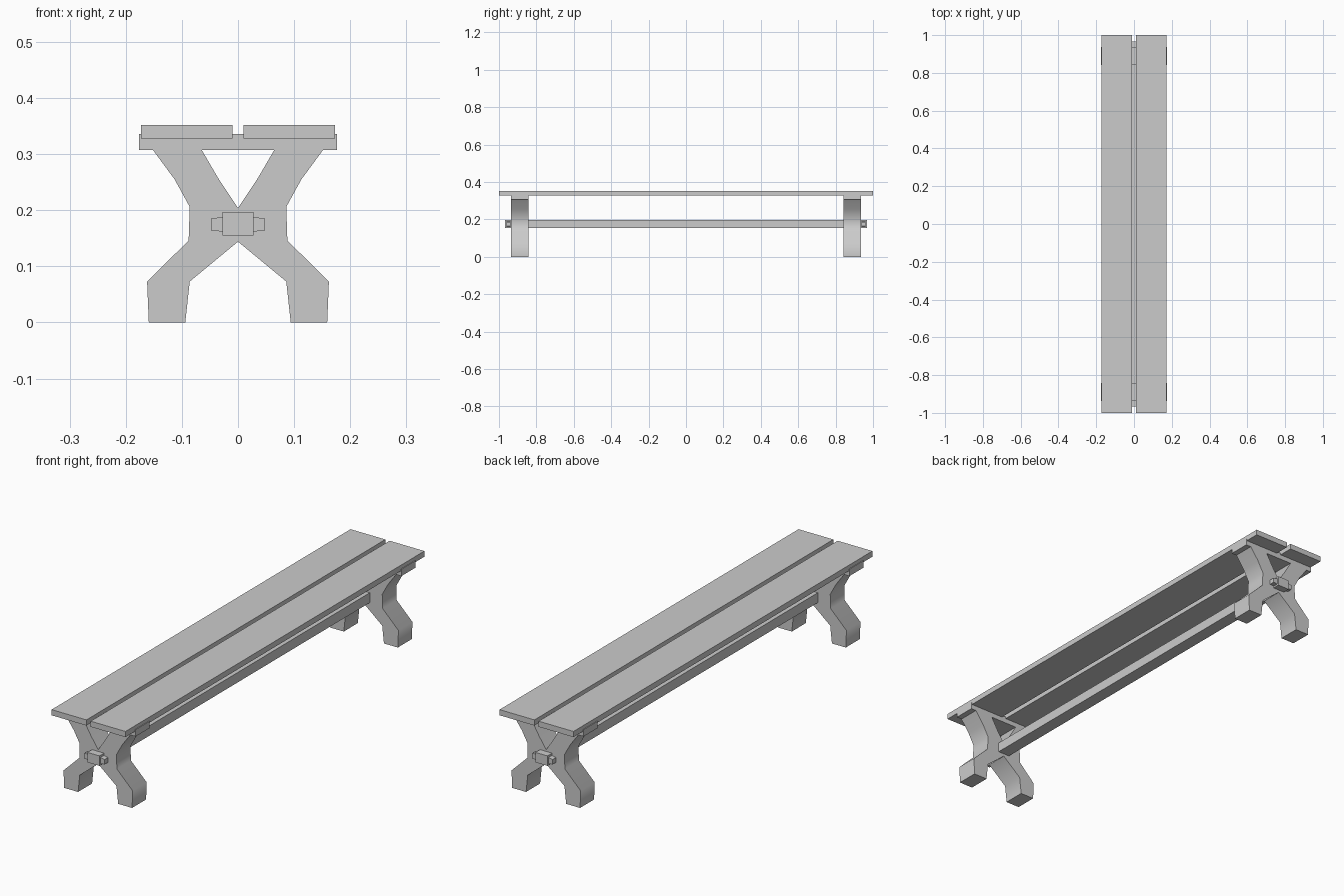
import bpy, bmesh, math

if "Cube" in bpy.data.objects:
    bpy.data.objects.remove(bpy.data.objects["Cube"])


def prism(name, outline, y0, y1, smooth=False):
    """Extrude an (x, z) outline from y0 to y1."""
    bm = bmesh.new()
    face = bm.faces.new([bm.verts.new((x, y0, z)) for x, z in outline])
    ext = bmesh.ops.extrude_face_region(bm, geom=[face])
    verts = [v for v in ext["geom"] if isinstance(v, bmesh.types.BMVert)]
    bmesh.ops.translate(bm, vec=(0, y1 - y0, 0), verts=verts)
    bmesh.ops.recalc_face_normals(bm, faces=bm.faces)
    mesh = bpy.data.meshes.new(name)
    bm.to_mesh(mesh)
    bm.free()
    ob = bpy.data.objects.new(name, mesh)
    bpy.context.collection.objects.link(ob)
    if smooth:
        bpy.ops.object.select_all(action='DESELECT')
        ob.select_set(True)
        bpy.context.view_layer.objects.active = ob
        bpy.ops.object.shade_smooth_by_angle(angle=math.radians(50))
    return ob


def box(name, x0, x1, y0, y1, z0, z1):
    return prism(name, [(x0, z0), (x1, z0), (x1, z1), (x0, z1)], y0, y1)


# Right half of the crossed legs, from the upper crotch round to the lower one
half = [(0, 0.204), (0.034, 0.255), (0.065, 0.308), (0.152, 0.308),
        (0.113, 0.255), (0.086, 0.206), (0.088, 0.146), (0.162, 0.073),
        (0.159, 0), (0.094, 0), (0.086, 0.073), (0, 0.144)]
legs = half + [(-x, z) for x, z in reversed(half[1:-1])]

# Wedge peg through the tenon, tapering at both tips
peg = [(-0.048, 0.164), (-0.028, 0.162), (0.028, 0.162), (0.048, 0.164),
       (0.048, 0.185), (0.028, 0.188), (-0.028, 0.188), (-0.048, 0.185)]

# Seat planks
box("seat_plank_left", -0.173, -0.01, -1, 1, 0.328, 0.352)
box("seat_plank_right", 0.01, 0.173, -1, 1, 0.328, 0.352)

# Long stretcher with tenon ends
box("stretcher", -0.028, 0.028, -0.967, 0.967, 0.155, 0.197)

# Trestles with top cleat and peg at each end
for side, s in (("front", -1), ("back", 1)):
    a, b = sorted((s * 0.842, s * 0.936))
    prism(side + "_crossed_legs", legs, a, b, smooth=True)
    box(side + "_cleat", -0.176, 0.176, a, b, 0.307, 0.336)
    a, b = sorted((s * 0.938, s * 0.961))
    prism(side + "_peg", peg, a, b)
